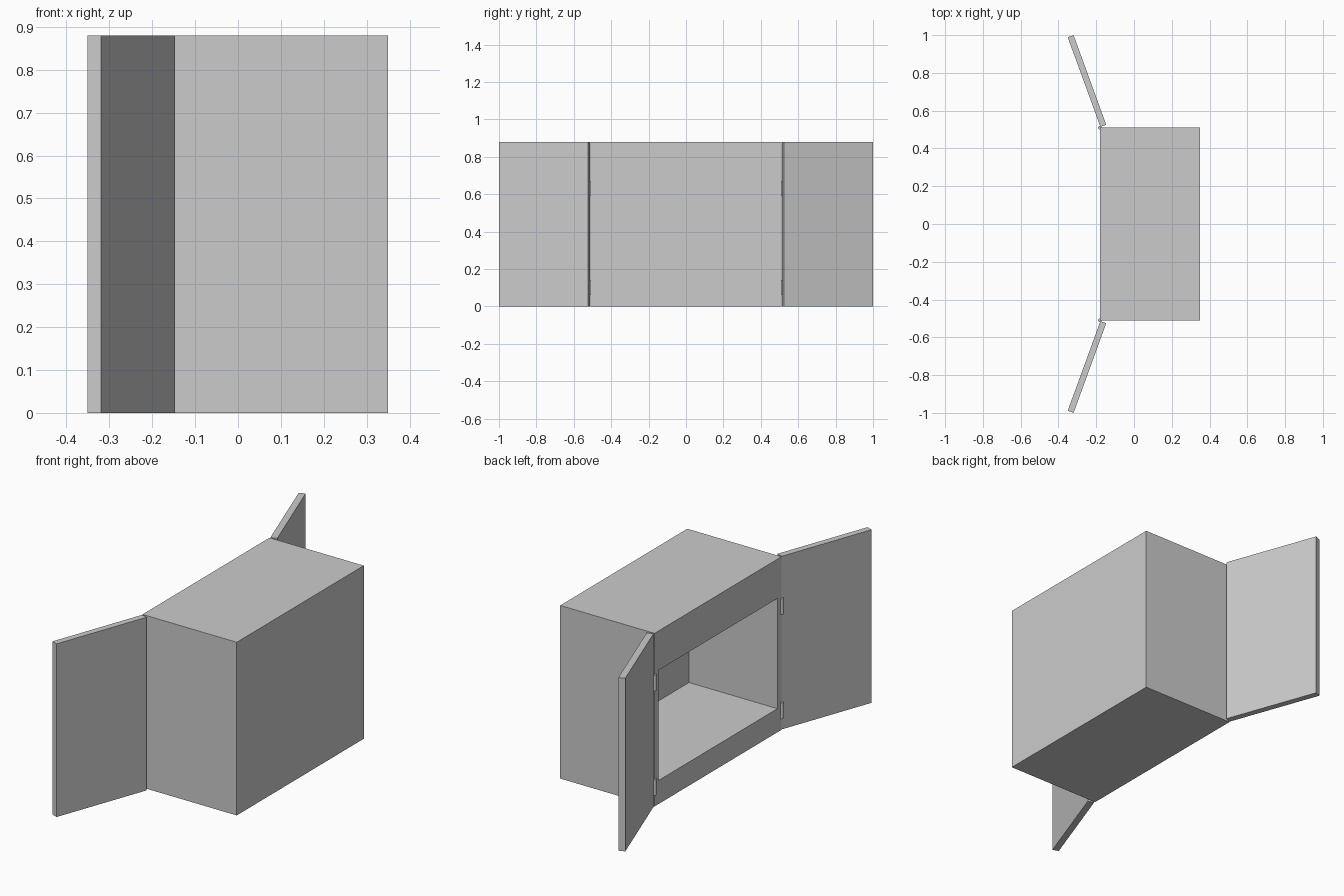
import bpy
import math
from mathutils import Matrix, Vector

cube = bpy.data.objects.get("Cube")
if cube:
    bpy.data.objects.remove(cube, do_unlink=True)

GREY = (0.6, 0.6, 0.6, 1.0)
HEIGHT = 0.88
FRONT_X, BACK_X = -0.18, 0.35
HALF_Y = 0.51
WALL = 0.033

grey = bpy.data.materials.new("plain_grey")
grey.use_nodes = True
grey.diffuse_color = GREY
grey.node_tree.nodes["Principled BSDF"].inputs["Base Color"].default_value = GREY


def box(name, low, high):
    """Axis-aligned box between two corners, origin at the world origin."""
    low, high = Vector(low), Vector(high)
    bpy.ops.mesh.primitive_cube_add(size=1)
    obj = bpy.context.object
    obj.name = name
    obj.data.transform(Matrix.Translation((low + high) / 2)
                       @ Matrix.Diagonal((high - low).to_4d()))
    obj.data.materials.append(grey)
    return obj


# Cabinet body, hollowed from the open side
body = box("cabinet_body", (FRONT_X, -HALF_Y, 0), (BACK_X, HALF_Y, HEIGHT))
cutter = box("cavity_cutter", (FRONT_X - 0.1, -HALF_Y + WALL, 0.12),
             (BACK_X - WALL, HALF_Y - WALL, 0.68))
cut = body.modifiers.new("cavity", 'BOOLEAN')
cut.operation = 'DIFFERENCE'
cut.solver = 'EXACT'
cut.object = cutter
bpy.context.view_layer.objects.active = body
bpy.ops.object.modifier_apply(modifier=cut.name)
bpy.data.objects.remove(cutter, do_unlink=True)

# Two doors swung wide open, each with a pair of hinge pins
for side, label in ((1, "left"), (-1, "right")):
    y0, y1 = sorted((0, side * 0.505))
    door = box(label + "_door", (0, y0, 0), (WALL, y1, HEIGHT))
    door.location = (FRONT_X + 0.002, side * (HALF_Y + 0.004), 0)
    door.rotation_euler.z = side * math.radians(20)

    for level, z in (("lower", 0.10), ("upper", 0.63)):
        bpy.ops.mesh.primitive_cylinder_add(
            vertices=16, radius=0.009, depth=0.08,
            location=(FRONT_X - 0.001, side * HALF_Y, z))
        hinge = bpy.context.object
        hinge.name = f"{label}_{level}_hinge"
        hinge.data.materials.append(grey)
        bpy.ops.object.shade_smooth_by_angle()
